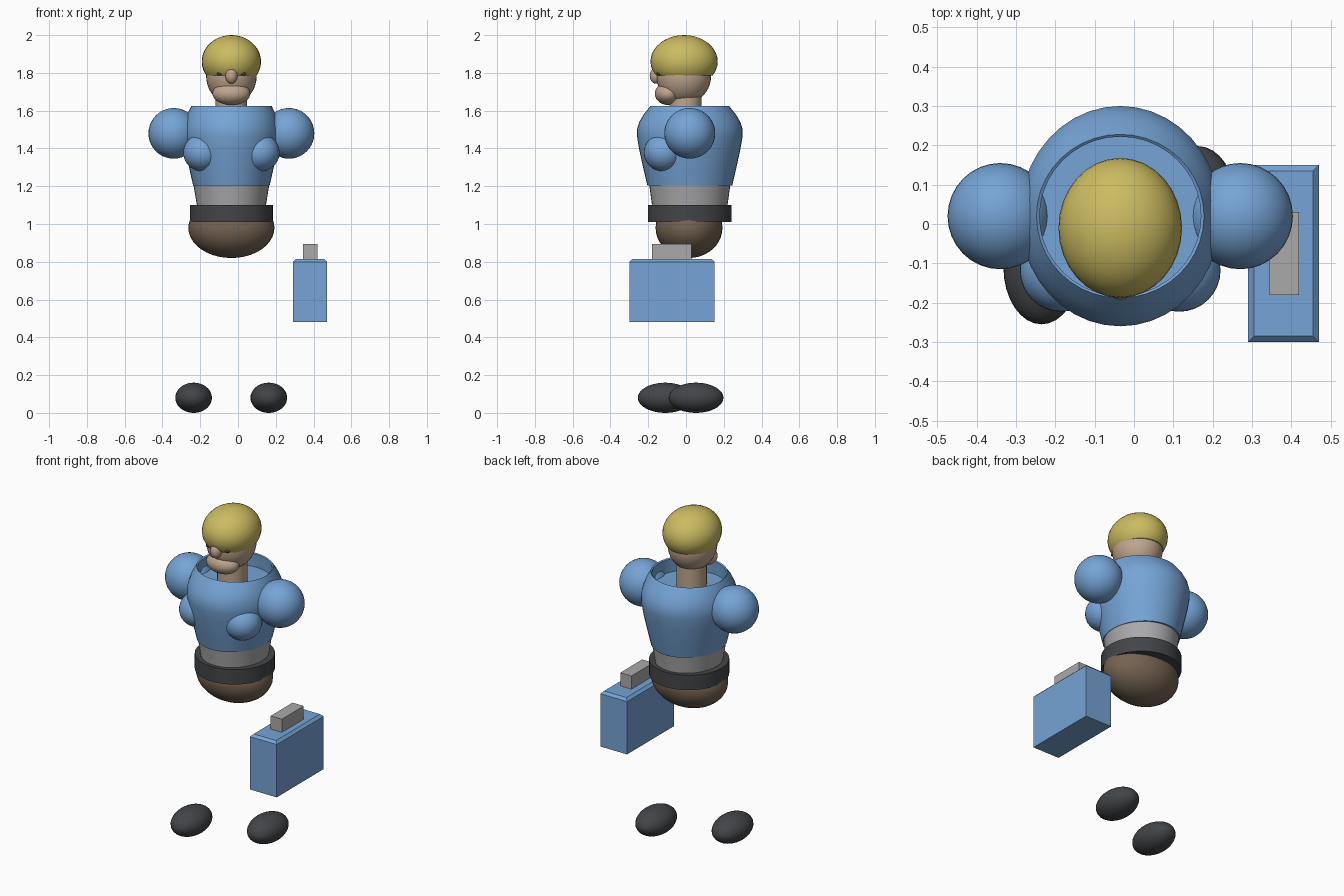
import bpy
import bmesh
from math import cos, sin, tau
from mathutils import Matrix

cube = bpy.data.objects.get("Cube")
if cube:
    bpy.data.objects.remove(cube, do_unlink=True)


def material(name, r, g, b):
    m = bpy.data.materials.new(name)
    m.use_nodes = True
    m.diffuse_color = (r, g, b, 1)
    m.node_tree.nodes["Principled BSDF"].inputs["Base Color"].default_value = (r, g, b, 1)
    return m


BLUE = material("jacket blue", 0.18, 0.37, 0.67)
YELLOW = material("hair yellow", 0.60, 0.50, 0.12)
SKIN = material("skin", 0.52, 0.38, 0.27)
BROWN = material("trouser brown", 0.18, 0.125, 0.085)
DARK = material("dark grey", 0.055, 0.06, 0.065)
GREY = material("light grey", 0.40, 0.40, 0.41)

CX, CY = -0.035, 0.02   # body axis


def finish(name, bm, mat, smooth=True):
    bmesh.ops.recalc_face_normals(bm, faces=bm.faces)
    me = bpy.data.meshes.new(name)
    bm.to_mesh(me)
    bm.free()
    me.materials.append(mat)
    ob = bpy.data.objects.new(name, me)
    bpy.context.collection.objects.link(ob)
    if smooth:
        bpy.ops.object.select_all(action='DESELECT')
        ob.select_set(True)
        bpy.context.view_layer.objects.active = ob
        bpy.ops.object.shade_smooth_by_angle(angle=0.7)
    return ob


def ellipsoid(name, mat, centre, size, cut=None):
    """Ellipsoid with optional flat cut that removes all below a height."""
    bm = bmesh.new()
    bmesh.ops.create_uvsphere(bm, u_segments=32, v_segments=20, radius=1)
    bm.transform(Matrix.Translation(centre) @ Matrix.Diagonal((*size, 1)))
    if cut is not None:
        res = bmesh.ops.bisect_plane(bm, geom=bm.verts[:] + bm.edges[:] + bm.faces[:],
                                     plane_co=(0, 0, cut), plane_no=(0, 0, 1), clear_inner=True)
        edges = [e for e in res["geom_cut"] if isinstance(e, bmesh.types.BMEdge)]
        bmesh.ops.contextual_create(bm, geom=edges)
    return finish(name, bm, mat)


def loft(name, mat, rings, centre=(CX, CY), n=40):
    """Stack of elliptical rings (rx, ry, z), capped at both ends."""
    bm = bmesh.new()
    loops = [[bm.verts.new((centre[0] + rx * cos(tau * i / n), centre[1] + ry * sin(tau * i / n), z))
              for i in range(n)] for rx, ry, z in rings]
    for a, b in zip(loops, loops[1:]):
        for i in range(n):
            j = (i + 1) % n
            bm.faces.new((a[i], a[j], b[j], b[i]))
    bm.faces.new(loops[0])
    bm.faces.new(loops[-1])
    return finish(name, bm, mat)


def box(name, mat, low, high, bevel=0):
    bm = bmesh.new()
    bmesh.ops.create_cube(bm, size=1)
    mid = [(a + b) / 2 for a, b in zip(low, high)]
    bm.transform(Matrix.Translation(mid) @ Matrix.Diagonal([b - a for a, b in zip(low, high)] + [1]))
    if bevel:
        top = [e for e in bm.edges if all(v.co.z > mid[2] for v in e.verts)]
        bmesh.ops.bevel(bm, geom=top, offset=bevel, segments=1, affect='EDGES')
    return finish(name, bm, mat, smooth=False)


# Jacket: tapered barrel with a sunken collar opening
loft("jacket", BLUE, [
    (0.203, 0.225, 1.205), (0.222, 0.245, 1.29), (0.245, 0.267, 1.39),
    (0.256, 0.279, 1.46), (0.256, 0.28, 1.50), (0.248, 0.268, 1.54),
    (0.235, 0.244, 1.58), (0.213, 0.208, 1.625), (0.205, 0.202, 1.62),
    (0.205, 0.205, 1.54)])

# Shirt, belt and hips
loft("shirt", GREY, [(0.178, 0.195, 1.05), (0.183, 0.20, 1.10), (0.201, 0.215, 1.21)])
loft("belt", DARK, [(0.22, 0.222, 1.01), (0.22, 0.222, 1.10)])
ellipsoid("hips", BROWN, (CX, 0.016, 0.98), (0.228, 0.177, 0.16))

# Shoulders and chest pads on both sides
for side, s in (("right", -1), ("left", 1)):
    ellipsoid(side + "_shoulder", BLUE, (CX + s * 0.305, CY, 1.48), (0.134, 0.135, 0.134))
    ellipsoid(side + "_chest_pad", BLUE, (CX + s * 0.15, -0.118, 1.378), (0.105, 0.105, 0.1))
    ellipsoid(side + "_eye", DARK, (CX + s * 0.062, -0.142, 1.795), (0.016, 0.014, 0.009))

# Head
loft("neck", SKIN, [(0.083, 0.085, 1.53), (0.083, 0.085, 1.72)], (CX, -0.003))
ellipsoid("head", SKIN, (CX, -0.012, 1.785), (0.134, 0.145, 0.15))
ellipsoid("jaw", SKIN, (CX, -0.095, 1.69), (0.1, 0.07, 0.06))
ellipsoid("nose", SKIN, (CX, -0.16, 1.785), (0.032, 0.032, 0.042))
ellipsoid("hair", YELLOW, (CX, -0.01, 1.86), (0.157, 0.178, 0.14), cut=1.785)

# Feet, one stepping forward
ellipsoid("right_foot", DARK, (-0.235, -0.11, 0.08), (0.097, 0.145, 0.08))
ellipsoid("left_foot", DARK, (0.163, 0.053, 0.08), (0.097, 0.145, 0.08))

# Suitcase with handle
box("suitcase", BLUE, (0.29, -0.30, 0.48), (0.47, 0.15, 0.815), bevel=0.015)
box("suitcase_handle", GREY, (0.345, -0.18, 0.81), (0.42, 0.03, 0.895))
